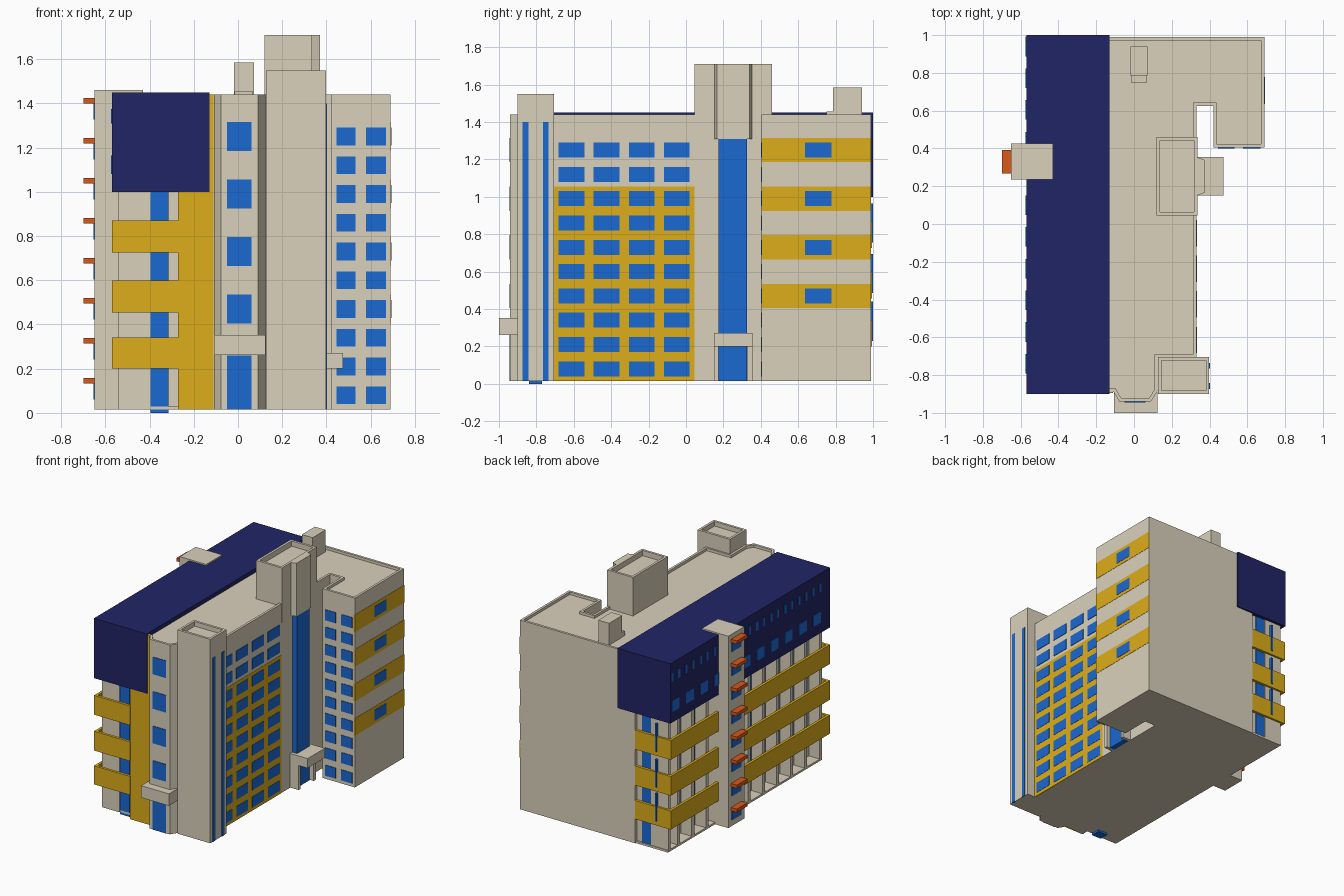
import bpy, bmesh

if "Cube" in bpy.data.objects:
    bpy.data.objects.remove(bpy.data.objects["Cube"])


def material(name, rgb):
    m = bpy.data.materials.new(name)
    m.diffuse_color = (*rgb, 1)
    m.use_nodes = True
    m.node_tree.nodes["Principled BSDF"].inputs["Base Color"].default_value = m.diffuse_color
    return m


BEIGE = material("beige", (0.70, 0.64, 0.50))
YELLOW = material("yellow", (0.72, 0.42, 0.01))
BLUE = material("blue", (0.01, 0.14, 0.64))
NAVY = material("navy", (0.015, 0.018, 0.13))
ORANGE = material("orange", (0.70, 0.10, 0.01))


def finish(name, bm, mat):
    bmesh.ops.recalc_face_normals(bm, faces=bm.faces)
    me = bpy.data.meshes.new(name)
    bm.to_mesh(me)
    bm.free()
    me.materials.append(mat)
    ob = bpy.data.objects.new(name, me)
    bpy.context.collection.objects.link(ob)


def boxes(name, mat, items):
    """One object of axis-aligned boxes, each (x0, x1, y0, y1, z0, z1)."""
    bm = bmesh.new()
    for x0, x1, y0, y1, z0, z1 in items:
        vs = bmesh.ops.create_cube(bm, size=1)["verts"]
        for v in vs:
            v.co = ((x0 + x1) / 2 + v.co.x * (x1 - x0),
                    (y0 + y1) / 2 + v.co.y * (y1 - y0),
                    (z0 + z1) / 2 + v.co.z * (z1 - z0))
    finish(name, bm, mat)


def prism(name, mat, pts, z0, z1, rim=0, drop=0):
    """Vertical prism over a counter-clockwise outline, optional sunken roof."""
    bm = bmesh.new()
    f = bm.faces.new([bm.verts.new((x, y, z0)) for x, y in pts])
    ext = bmesh.ops.extrude_face_region(bm, geom=[f], use_keep_orig=True)["geom"]
    for v in ext:
        if isinstance(v, bmesh.types.BMVert):
            v.co.z = z1
    top = next(g for g in ext if isinstance(g, bmesh.types.BMFace))
    bmesh.ops.recalc_face_normals(bm, faces=bm.faces)
    if rim:
        bmesh.ops.inset_region(bm, faces=[top], thickness=rim, use_even_offset=True)
        edge = bmesh.ops.extrude_face_region(bm, geom=[top])["geom"]
        for v in edge:
            if isinstance(v, bmesh.types.BMVert):
                v.co.z -= drop
        if top.is_valid:
            bm.faces.remove(top)
    finish(name, bm, mat)


def rect(x0, x1, y0, y1):
    return [(x0, y0), (x1, y0), (x1, y1), (x0, y1)]


B = 0.015          # underside level
E = 0.004          # panel relief
rows = [(0.04 + 0.13 * i, 0.12 + 0.13 * i) for i in range(10)]
floors4 = [(0.405 + 0.26 * i, 0.535 + 0.26 * i) for i in range(4)]

# Main body with chamfered front bay and notched right wing
prism("main_body", BEIGE,
      [(-0.27, -0.89), (-0.107, -0.89), (-0.078, -0.94), (0.09, -0.94), (0.127, -0.88),
       (0.127, -0.71), (0.33, -0.71), (0.33, 0.625), (0.42, 0.625), (0.42, 0.405),
       (0.69, 0.405), (0.69, 0.99), (-0.27, 0.99)], B, 1.44, 0.018, 0.02)

# Front corner tower with two glass strips
prism("corner_tower", BEIGE, rect(0.127, 0.398, -0.9, -0.705), B, 1.55, 0.018, 0.035)
boxes("corner_tower_glass", BLUE, [(0.39, 0.398 + E, y, y + 0.03, B, 1.40)
                                   for y in (-0.873, -0.765)])

# Lift tower, its bump and the glass stairwell
prism("lift_tower", BEIGE, rect(0.12, 0.335, 0.045, 0.46), 1.3, 1.71, 0.018, 0.04)
prism("lift_tower_bump", BEIGE, [(0.33, 0.15), (0.372, 0.165), (0.372, 0.34), (0.33, 0.355)],
      1.31, 1.71)
boxes("stairwell_glass", BLUE, [(0.32, 0.370, 0.175, 0.325, B, 1.31)])
boxes("side_canopy", BEIGE, [(0.33, 0.475, 0.15, 0.355, 0.2, 0.272),
                             (0.33, 0.40, 0.15, 0.175, B, 0.2),
                             (0.33, 0.40, 0.33, 0.355, B, 0.2)])

# Small roof hut
boxes("roof_hut", BEIGE, [(-0.018, 0.072, 0.785, 0.94, 1.40, 1.585),
                          (-0.015, 0.068, 0.75, 0.785, 1.40, 1.455)])

# Right facade: yellow field and window grid
boxes("side_yellow_field", YELLOW, [(0.32, 0.33 + E / 2, -0.71, 0.045, B, 1.055)])
boxes("side_windows", BLUE, [(0.32, 0.33 + E, y, y + 0.138, a, b) for a, b in rows
                             for y in (-0.682, -0.494, -0.306, -0.118)])

# Wing: front windows, side bands and band windows
boxes("wing_front_windows", BLUE, [(x, x + w, 0.405 - E, 0.415, a, b) for a, b in rows
                                   for x, w in ((0.445, 0.087), (0.578, 0.092))])
boxes("wing_bands", YELLOW, [(0.68, 0.69 + E / 2, 0.405, 0.99, a, b) for a, b in floors4])
boxes("wing_side_windows", BLUE, [(0.68, 0.69 + E, 0.635, 0.777, a + 0.025, a + 0.105)
                                  for a, b in floors4])

# Front bay: door, windows, canopy and yellow wall
boxes("bay_windows", BLUE, [(-0.05, 0.06, -0.94 - E, -0.93, a, b) for a, b in floors4]
      + [(-0.05, 0.06, -0.94 - E, -0.93, B, 0.26)])
boxes("bay_canopy", BEIGE, [(-0.107, 0.125, -1.0, -0.89, 0.262, 0.352)])
boxes("front_yellow_wall", YELLOW, [(-0.272, -0.11, -0.89 - E, -0.88, B, 1.44)])

# Left core, ground slab and facade fins
pitch = 0.168
bays = [0.94 - pitch * k for k in range(11)]
boxes("left_core", BEIGE, [(-0.45, -0.26, -0.83, 0.97, B, 1.01)])
boxes("left_ground_slab", BEIGE, [(-0.54, -0.26, -0.84, 0.985, B, 0.03)])
boxes("left_fins", BEIGE, [(-0.54, -0.44, y + pitch / 2 - 0.015, y + pitch / 2 + 0.015, B, 1.01)
                           for y in bays[1:]]
      + [(-0.54, -0.395, -0.845, -0.82, B, 1.01), (-0.54, -0.395, 0.955, 0.98, B, 1.01)])
boxes("end_glass", BLUE, [(-0.395, -0.315, -0.84, -0.77, 0, 1.0),
                          (-0.395, -0.315, 0.91, 0.975, B, 1.0)])

# Balcony bands wrapping front, left and back
bands = [(0.2, 0.34), (0.455, 0.6), (0.725, 0.87)]
for i, (a, b) in enumerate(bands):
    boxes(f"balcony_band_{i + 1}", YELLOW, [(-0.57, -0.27, -0.9, -0.88, a, b),
                                            (-0.57, -0.55, -0.88, 0.975, a, b),
                                            (-0.57, -0.27, 0.975, 0.995, a, b)])
    boxes(f"balcony_floor_{i + 1}", BEIGE, [(-0.55, -0.27, -0.88, 0.975, a + 0.005, a + 0.03)])
boxes("balcony_windows", BLUE, [(-0.45 - E, -0.44, y - 0.06, y + 0.06, z + 0.03, z + 0.24)
                                for y in bays for z in (0.2, 0.455, 0.725)])

# Navy upper block with two window rows
boxes("navy_block", NAVY, [(-0.57, -0.13, -0.9, 1.0, 1.0, 1.45)])
shown = [y for k, y in enumerate(bays) if k != 4]
boxes("navy_windows", BLUE, [(-0.57 - E, -0.56, y - 0.045, y + 0.045, 1.08, 1.165) for y in shown]
      + [(-0.57 - E, -0.56, y + d - 0.012, y + d + 0.012, 1.31, 1.375)
         for y in shown for d in (-0.04, 0.04)])

# Left stair tower with orange window hoods
boxes("left_stair_tower", BEIGE, [(-0.65, -0.43, 0.235, 0.425, B, 1.46)])
hoods = [0.145 + 0.181 * i for i in range(8)]
boxes("orange_hoods", ORANGE, [(-0.698, -0.64, 0.268, 0.392, z - 0.013, z + 0.013) for z in hoods])
boxes("stair_windows", BLUE, [(-0.65 - E, -0.64, 0.275, 0.385, z - 0.085, z - 0.013)
                              for z in hoods])
